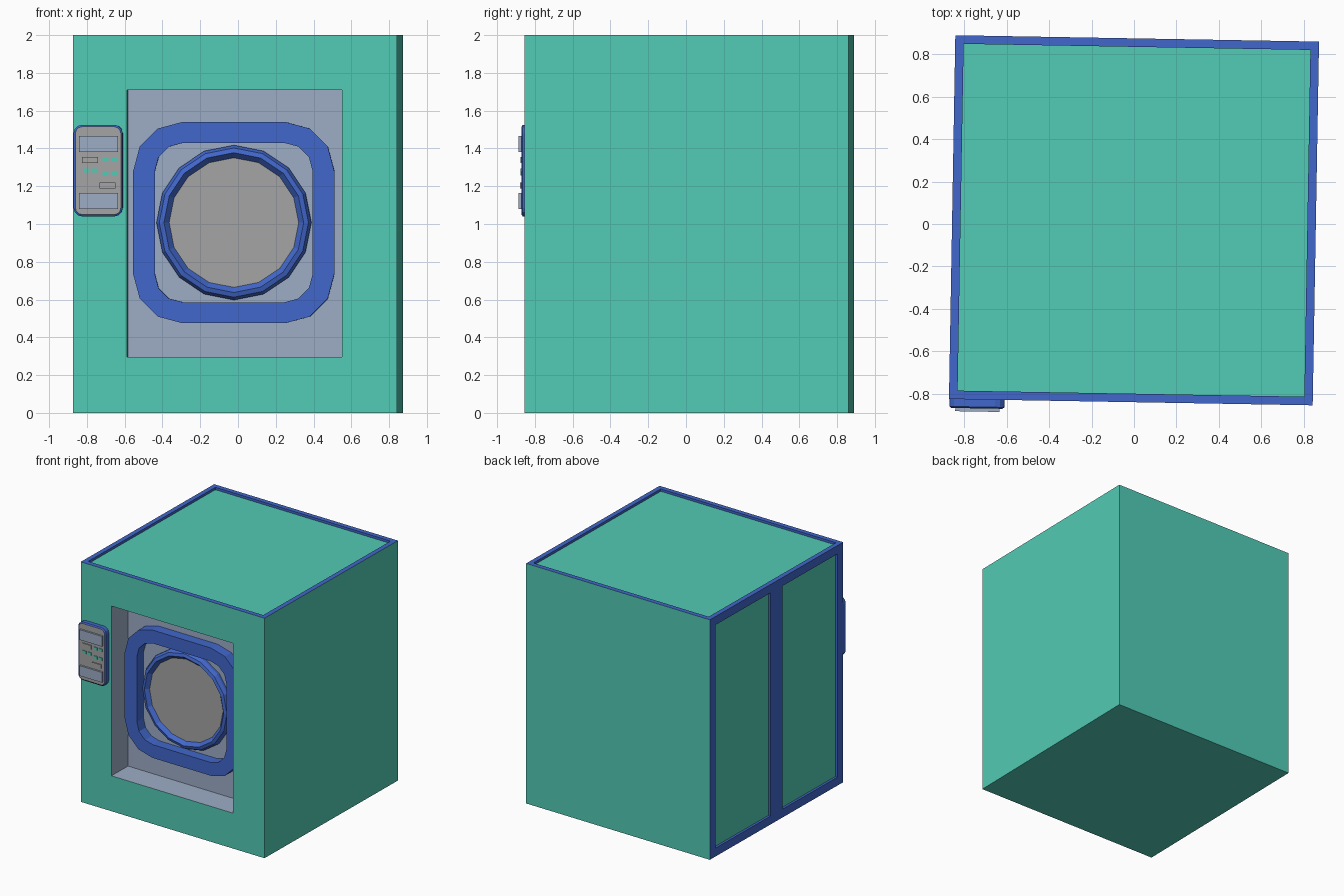
import bpy, bmesh, math
from mathutils import Vector, Matrix

if "Cube" in bpy.data.objects:
    bpy.data.objects.remove(bpy.data.objects["Cube"])

H = 0.8575          # half width of the cabinet
PLACE = Matrix.Translation((0, 0.0175, 0)) @ Matrix.Rotation(math.radians(-1), 4, 'Z')


def material(name, r, g, b):
    m = bpy.data.materials.new(name)
    m.diffuse_color = (r, g, b, 1)
    m.use_nodes = True
    m.node_tree.nodes["Principled BSDF"].inputs["Base Color"].default_value = m.diffuse_color
    return m


TEAL = material("teal", 0.084, 0.597, 0.462)
BLUE = material("blue", 0.053, 0.136, 0.597)
STEEL = material("pale_steel", 0.337, 0.418, 0.558)
GREY = material("grey", 0.376, 0.376, 0.376)
MATS = [TEAL, BLUE, STEEL, GREY]


def finish(name, bm):
    me = bpy.data.meshes.new(name)
    bm.to_mesh(me)
    bm.free()
    for m in MATS:
        me.materials.append(m)
    me.transform(PLACE)
    ob = bpy.data.objects.new(name, me)
    bpy.context.collection.objects.link(ob)
    return ob


def add_face(bm, pts, mat):
    f = bm.faces.new([bm.verts.new(p) for p in pts])
    f.material_index = MATS.index(mat)


def side(bm, centre, u, v, us, vs, holes=(), depth=0, front=TEAL, wall=TEAL, back=TEAL):
    """One cabinet side as a grid; the cells in holes are sunk by depth."""
    c, u, v = Vector(centre), Vector(u), Vector(v)
    n = u.cross(v)
    for i in range(len(us) - 1):
        for j in range(len(vs) - 1):
            f = [c + u * a + v * b for a, b in
                 ((us[i], vs[j]), (us[i + 1], vs[j]), (us[i + 1], vs[j + 1]), (us[i], vs[j + 1]))]
            if (i, j) not in holes:
                add_face(bm, f, front)
                continue
            s = [p - n * depth for p in f]
            add_face(bm, s, back)
            for k in range(4):
                q = (k + 1) % 4
                add_face(bm, (f[k], f[q], s[q], s[k]), wall)


def rounded(cx, cz, hw, hh, r, seg=3):
    pts = []
    for k, (sx, sz) in enumerate(((1, 1), (-1, 1), (-1, -1), (1, -1))):
        for i in range(seg + 1):
            a = math.radians(90 * (k + i / seg))
            pts.append((cx + sx * (hw - r) + r * math.cos(a), cz + sz * (hh - r) + r * math.sin(a)))
    return pts


def circle(cx, cz, r, n=16):
    return [(cx + r * math.cos(2 * math.pi * i / n), cz + r * math.sin(2 * math.pi * i / n)) for i in range(n)]


def loft(name, loops, mat, cap=None):
    """Skin loops of (points, depth behind the front plane), optionally capped."""
    bm = bmesh.new()
    rows = [[bm.verts.new((x, -H + d, z)) for x, z in pts] for pts, d in loops]
    for a, b in zip(rows, rows[1:]):
        for i in range(len(a)):
            j = (i + 1) % len(a)
            bm.faces.new((a[i], a[j], b[j], b[i])).material_index = MATS.index(mat)
    if cap:
        bm.faces.new(rows[-1]).material_index = MATS.index(cap)
    return finish(name, bm)


def plate(name, cx, cz, w, h, d0, d1, mat):
    pts = [(cx + sx * w / 2, cz + sz * h / 2) for sx, sz in ((-1, -1), (1, -1), (1, 1), (-1, 1))]
    return loft(name, [(pts, d0), (pts, d1)], mat, mat)


# Cabinet: six sides, with front niche, sunk top and two sunk left panels
bm = bmesh.new()
full = [-H, H]
side(bm, (0, -H, 0), (1, 0, 0), (0, 0, 1), [-H, -0.572, 0.565, H], [0, 0.295, 1.71, 2],
     [(1, 1)], 0.215, TEAL, STEEL, STEEL)
side(bm, (H, 0, 0), (0, 1, 0), (0, 0, 1), full, [0, 2])
side(bm, (0, H, 0), (-1, 0, 0), (0, 0, 1), full, [0, 2])
side(bm, (0, 0, 0), (-1, 0, 0), (0, 1, 0), full, full)
side(bm, (0, 0, 2), (1, 0, 0), (0, 1, 0), [-H, 0.04 - H, H - 0.04, H], [-H, 0.04 - H, H - 0.04, H],
     [(1, 1)], 0.02, BLUE, BLUE, TEAL)
side(bm, (-H, 0, 0), (0, -1, 0), (0, 0, 1), [-H, 0.075 - H, -0.078, 0.078, H - 0.075, H],
     [0, 0.07, 1.93, 2], [(1, 1), (3, 1)], 0.02, BLUE, BLUE, TEAL)
finish("cabinet", bm)

# Rounded square surround inside the niche
CX, CZ = -0.01, 1.0075
outer, inner = rounded(CX, CZ, 0.5325, 0.5325, 0.26), rounded(CX, CZ, 0.418, 0.422, 0.15)
loft("door_surround", [(outer, 0.215), (outer, 0.13), (inner, 0.13), (inner, 0.215)], BLUE)

# Round door rim with its grey window
loft("door_rim", [(circle(CX, CZ, r), d) for r, d in
                  ((0.41, 0.215), (0.41, 0.195), (0.395, 0.168), (0.37, 0.16), (0.343, 0.19))], BLUE, GREY)

# Control panel on the front left
KX, KZ = -0.725, 1.2825
loft("control_panel", [(rounded(KX, KZ, 0.13 - i, 0.2425 - i, 0.045 - i), d) for i, d in
                       ((0, 0), (0, -0.035), (0.01, -0.042))], BLUE, GREY)
for name, z in (("upper_display", 1.4225), ("lower_display", 1.1225)):
    plate(name, -0.723, z, 0.208, 0.085, -0.04, -0.057, STEEL)
for name, x, z in (("upper_bar", -0.768, 1.34), ("lower_bar", -0.675, 1.205)):
    plate(name, x, z, 0.083, 0.032, -0.04, -0.05, GREY)
for x, z in ((-0.79, 1.283), (-0.742, 1.283), (-0.685, 1.34), (-0.64, 1.34), (-0.685, 1.267), (-0.64, 1.267)):
    plate("button", x, z, 0.032, 0.023, -0.04, -0.048, TEAL)
